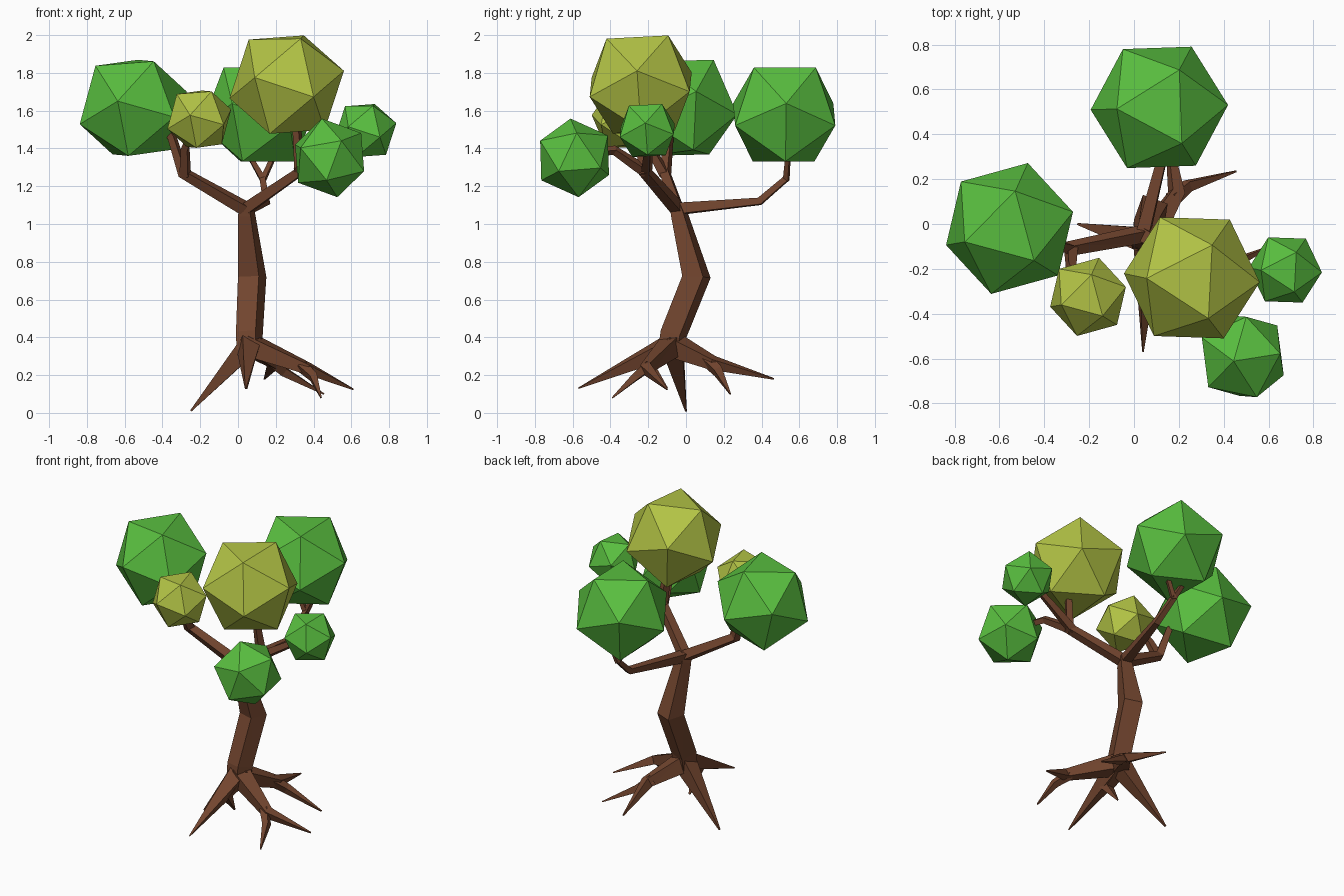
import bpy, bmesh, math
from mathutils import Vector, Matrix

if "Cube" in bpy.data.objects:
    bpy.data.objects.remove(bpy.data.objects["Cube"])

Z = Vector((0, 0, 1))


def material(name, color):
    m = bpy.data.materials.new(name)
    m.diffuse_color = (*color, 1)
    m.use_nodes = True
    m.node_tree.nodes["Principled BSDF"].inputs["Base Color"].default_value = m.diffuse_color
    return m


BARK = material("bark", (0.17, 0.06, 0.028))
GREEN = material("green_leaves", (0.10, 0.52, 0.05))
YELLOW = material("yellow_leaves", (0.45, 0.55, 0.06))


def finish(bm, name, mat):
    bmesh.ops.recalc_face_normals(bm, faces=bm.faces)
    me = bpy.data.meshes.new(name)
    bm.to_mesh(me)
    bm.free()
    me.materials.append(mat)
    ob = bpy.data.objects.new(name, me)
    bpy.context.collection.objects.link(ob)
    return ob


def limb(bm, points, twist=25, sides=4):
    """Faceted tapering tube through (x, y, z, radius) points."""
    pos = [Vector(p[:3]) for p in points]
    rings = []
    last = len(pos) - 1
    q = None
    prev = Z
    for i, p in enumerate(pos):
        a = (p - pos[i - 1]).normalized() if i else Vector()
        b = (pos[i + 1] - p).normalized() if i < last else Vector()
        t = (a + b).normalized()
        turn = prev.rotation_difference(t)
        q = turn if q is None else turn @ q
        prev = t
        ring = []
        for k in range(sides):
            ang = math.radians(twist) + math.tau * k / sides
            off = Vector((math.cos(ang), math.sin(ang), 0)) * points[i][3]
            ring.append(bm.verts.new(p + q @ off))
        rings.append(ring)
    for r0, r1 in zip(rings, rings[1:]):
        for k in range(sides):
            j = (k + 1) % sides
            bm.faces.new((r0[k], r0[j], r1[j], r1[k]))
    bm.faces.new(rings[0][::-1])
    bm.faces.new(rings[-1])


def limbs(name, paths):
    bm = bmesh.new()
    for p in paths:
        limb(bm, p)
    bmesh.ops.triangulate(bm, faces=bm.faces)
    return finish(bm, name, BARK)


def foliage(name, center, radius, yaw, mat, up=(0, 0, 1), on_point=False):
    """Icosahedron resting on a face (or a point), turned by yaw, leaned to up."""
    bm = bmesh.new()
    bmesh.ops.create_icosphere(bm, subdivisions=1, radius=radius)
    if on_point:
        top = max(bm.verts, key=lambda v: v.co.z)
        axis, ref = top.co.copy(), top.link_edges[0].other_vert(top)
    else:
        f = next(iter(bm.faces))
        axis, ref = f.calc_center_median(), f.verts[0]
    bmesh.ops.transform(bm, verts=bm.verts,
                        matrix=axis.rotation_difference(Z).to_matrix().to_4x4())
    turn = Matrix.Rotation(math.radians(yaw) - math.atan2(ref.co.y, ref.co.x), 4, 'Z')
    lean = Z.rotation_difference(Vector(up).normalized()).to_matrix().to_4x4()
    bmesh.ops.transform(bm, verts=bm.verts, matrix=lean @ turn)
    ob = finish(bm, name, mat)
    ob.location = center


# Trunk
limbs("trunk", [[(0.06, -0.08, 0.33, 0.075), (0.06, -0.065, 0.42, 0.078),
                 (0.075, 0.055, 0.72, 0.083), (0.045, -0.035, 1.05, 0.05),
                 (0.04, -0.05, 1.10, 0.04)]])

# Roots
KNOT = (0.06, -0.07, 0.36, 0.075)
limbs("roots", [
    [KNOT, (-0.25, 0.0, 0.01, 0.006)],
    [KNOT, (0.05, -0.30, 0.255, 0.042), (0.04, -0.57, 0.13, 0.004)],
    [KNOT, (0.05, -0.20, 0.26, 0.045), (0.045, -0.10, 0.13, 0.006)],
    [KNOT, (0.37, -0.21, 0.235, 0.038), (0.61, -0.10, 0.125, 0.005)],
    [(0.34, -0.20, 0.245, 0.035), (0.40, -0.27, 0.19, 0.028), (0.44, -0.39, 0.08, 0.005)],
    [KNOT, (0.19, 0.14, 0.265, 0.042), (0.14, 0.465, 0.18, 0.005)],
    [(0.17, 0.11, 0.28, 0.038), (0.24, 0.17, 0.22, 0.032), (0.455, 0.235, 0.10, 0.005)],
])

# Branches
CROWN = (0.04, -0.045, 1.08, 0.042)
limbs("branches", [
    [CROWN, (-0.29, -0.11, 1.27, 0.034), (-0.35, -0.09, 1.46, 0.026), (-0.40, -0.08, 1.52, 0.02)],
    [(-0.28, -0.11, 1.26, 0.034), (-0.28, -0.19, 1.40, 0.026), (-0.25, -0.25, 1.48, 0.02)],
    [CROWN, (0.15, 0.39, 1.12, 0.026), (0.13, 0.53, 1.24, 0.022), (0.06, 0.54, 1.36, 0.016)],
    [(0.13, 0.53, 1.23, 0.02), (0.19, 0.54, 1.36, 0.016)],
    [CROWN, (0.33, -0.22, 1.28, 0.036), (0.31, -0.25, 1.52, 0.024)],
    [(0.31, -0.21, 1.27, 0.034), (0.49, -0.20, 1.38, 0.026), (0.60, -0.20, 1.45, 0.02)],
    [(0.32, -0.21, 1.275, 0.034), (0.39, -0.38, 1.39, 0.026), (0.45, -0.50, 1.38, 0.02)],
])

# Foliage clumps
foliage("foliage_left", (-0.555, -0.02, 1.615), 0.305, 75, GREEN, (-0.09, -0.05, 1))
foliage("foliage_left_small", (-0.205, -0.325, 1.555), 0.182, 75, YELLOW, (-0.09, -0.05, 1))
foliage("foliage_top", (0.258, -0.24, 1.738), 0.312, 57, YELLOW, (-0.05, -0.05, 1))
foliage("foliage_back", (0.113, 0.52, 1.58), 0.312, 62, GREEN)
foliage("foliage_right_small", (0.675, -0.205, 1.495), 0.168, 57, GREEN, (-0.05, -0.05, 1))
foliage("foliage_front", (0.485, -0.59, 1.35), 0.213, 7, GREEN, (-0.19, -0.1, 0.97), True)
